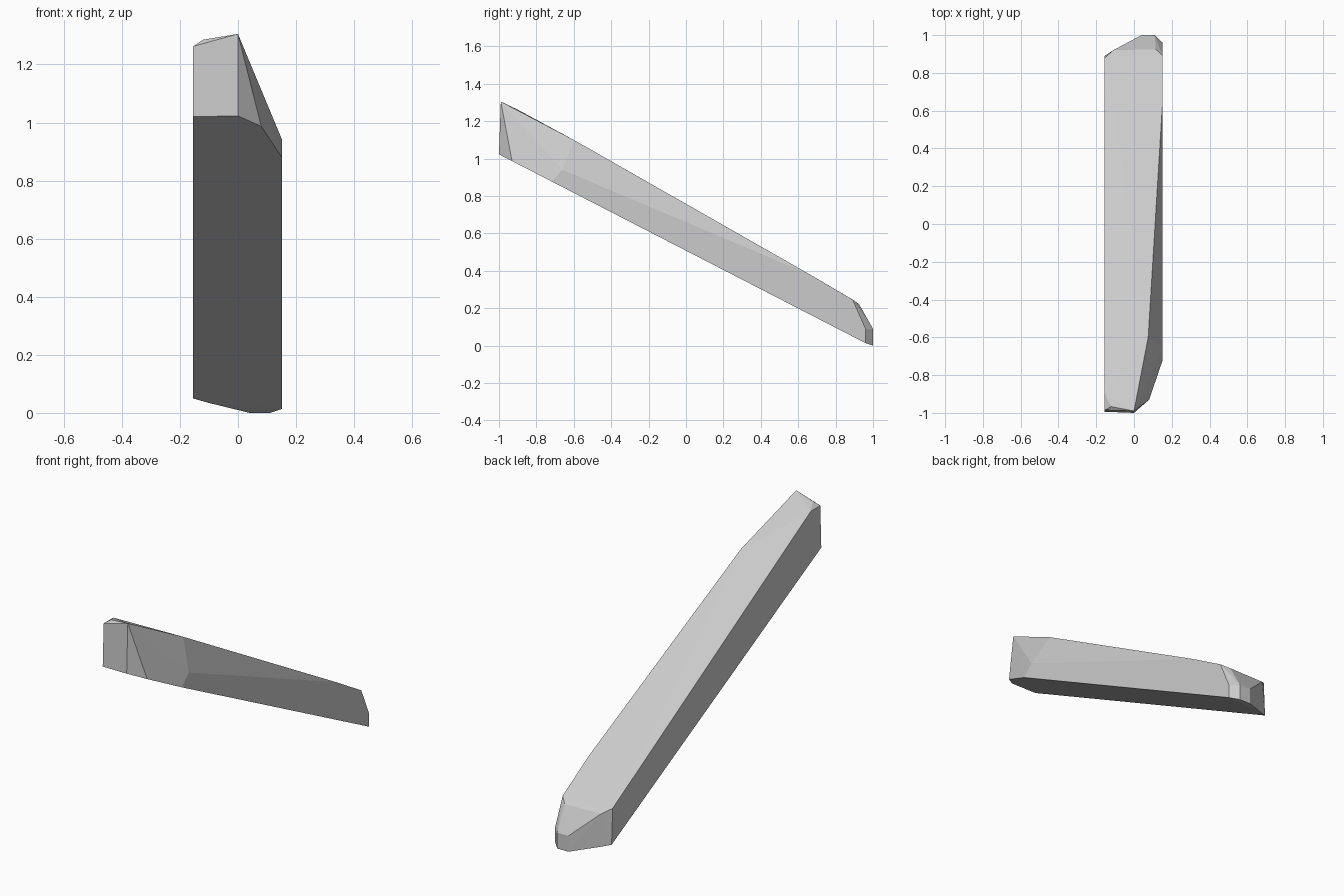
import bpy, bmesh

if "Cube" in bpy.data.objects:
    bpy.data.objects.remove(bpy.data.objects["Cube"])

# Underside outline (x, y) lying on one sloping plane
under = [(-0.155, -0.994), (0, -1.0), (0.08, -0.93), (0.152, -0.72),
         (0.152, 0.96), (0.11, 1.0), (0.04, 1.0), (-0.10, 0.92), (-0.155, 0.89)]
points = [(x, y, max(0, 0.508 - 0.515 * y)) for x, y in under]

# Upper end and chamfered right shoulder
points += [(-0.155, -0.985, 1.262), (-0.155, -0.90, 1.262), (-0.12, -0.967, 1.285),
           (0, -0.99, 1.305), (0.075, -0.60, 1.10), (0.152, -0.66, 0.94),
           (0.152, 0.66, 0.382)]

# Lower end: rim of the top face, then the short upright nose
points += [(-0.155, 0.88, 0.253), (-0.11, 0.92, 0.225), (0.115, 0.925, 0.222),
           (0.152, 0.89, 0.247), (0.152, 0.96, 0.09), (0.11, 1.0, 0.09), (0.04, 1.0, 0.09)]

# Solid beam wrapped around the outlines
bm = bmesh.new()
for p in points:
    bm.verts.new(p)
hull = bmesh.ops.convex_hull(bm, input=bm.verts)
loose = {g for g in hull["geom_interior"] + hull["geom_unused"]
         if isinstance(g, bmesh.types.BMVert)}
bmesh.ops.delete(bm, geom=list(loose), context='VERTS')
bmesh.ops.dissolve_limit(bm, angle_limit=0.01, verts=bm.verts, edges=bm.edges)
bmesh.ops.recalc_face_normals(bm, faces=bm.faces)
mesh = bpy.data.meshes.new("sloping_beam")
bm.to_mesh(mesh)
bm.free()

grey = bpy.data.materials.new("light grey")
grey.diffuse_color = (0.6, 0.6, 0.6, 1)
grey.use_nodes = True
grey.node_tree.nodes["Principled BSDF"].inputs["Base Color"].default_value = grey.diffuse_color
mesh.materials.append(grey)
bpy.context.collection.objects.link(bpy.data.objects.new("sloping_beam", mesh))
